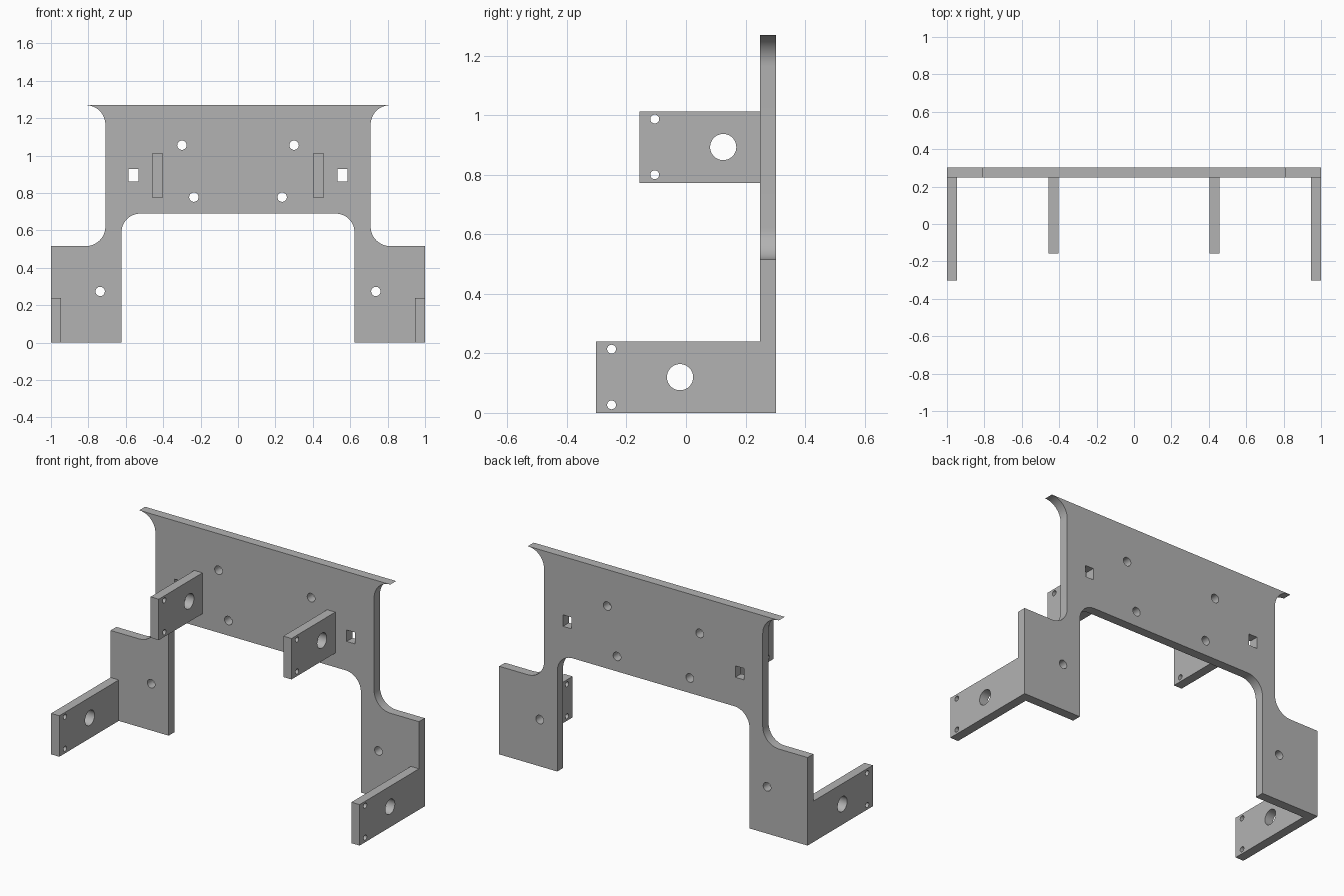
import bpy
import bmesh
from math import sin, cos, radians
from mathutils import Vector

cube = bpy.data.objects.get("Cube")
if cube:
    bpy.data.objects.remove(cube, do_unlink=True)

GREY = (0.45, 0.45, 0.45, 1.0)
metal = bpy.data.materials.new("plain grey")
metal.use_nodes = True
metal.diffuse_color = GREY
metal.node_tree.nodes["Principled BSDF"].inputs["Base Color"].default_value = GREY


def arc(cx, cz, r, start, end, steps=12):
    """Points on an arc, angles in degrees."""
    angles = [radians(start + (end - start) * i / steps) for i in range(steps + 1)]
    return [(cx + r * cos(a), cz + r * sin(a)) for a in angles]


def circle(cx, cz, r, sides=32):
    return arc(cx, cz, r, 0, 360, sides)[:-1]


def rect(u0, u1, v0, v1):
    return [(u0, v0), (u1, v0), (u1, v1), (u0, v1)]


def sheet(name, loops, place, depth):
    """Fill an outline with holes, then give it thickness along depth."""
    bm = bmesh.new()
    for loop in loops:
        verts = [bm.verts.new(place(u, v)) for u, v in loop]
        for a, b in zip(verts, verts[1:] + verts[:1]):
            bm.edges.new((a, b))
    bmesh.ops.triangle_fill(bm, edges=bm.edges[:], use_beauty=True)
    result = bmesh.ops.extrude_face_region(bm, geom=bm.faces[:], use_keep_orig=True)
    moved = [g for g in result["geom"] if isinstance(g, bmesh.types.BMVert)]
    bmesh.ops.translate(bm, verts=moved, vec=Vector(depth))
    bmesh.ops.recalc_face_normals(bm, faces=bm.faces[:])
    mesh = bpy.data.meshes.new(name)
    bm.to_mesh(mesh)
    bm.free()
    mesh.materials.append(metal)
    obj = bpy.data.objects.new(name, mesh)
    bpy.context.collection.objects.link(obj)
    bpy.ops.object.select_all(action="DESELECT")
    obj.select_set(True)
    bpy.context.view_layer.objects.active = obj
    bpy.ops.object.shade_smooth_by_angle(angle=radians(30))
    return obj


FRONT, BACK = 0.248, 0.302    # faces of the main plate
THICK = 0.053

# Main plate: one half of the outline, mirrored across x = 0
half = arc(0.814, 1.165, 0.105, 90, 180)          # flared top corner
half += arc(0.814, 0.621, 0.105, 180, 270)        # shoulder fillet
half += [(1.0, 0.516), (1.0, 0.0), (0.623, 0.0)]  # foot
half += arc(0.523, 0.59, 0.1, 0, 90)              # opening corner
outline = half + [(-x, z) for x, z in reversed(half)]

# Screw holes and rectangular slots on both sides
holes = []
for side in (-1, 1):
    for x, z in ((0.30, 1.056), (0.236, 0.778), (0.737, 0.274)):
        holes.append(circle(side * x, z, 0.025))
    holes.append(rect(side * 0.531, side * 0.586, 0.861, 0.928))

sheet("main_plate", [outline] + holes,
      lambda x, z: (x, FRONT, z), (0, BACK - FRONT, 0))


def tab(name, x, y_tip, z0):
    """Forward tab with one large and two small holes."""
    height = 0.24
    loops = [rect(y_tip, FRONT, z0, z0 + height),
             circle(y_tip + 0.282, z0 + height / 2, 0.044, 40),
             circle(y_tip + 0.052, z0 + 0.027, 0.015, 24),
             circle(y_tip + 0.052, z0 + height - 0.026, 0.015, 24)]
    sheet(name, loops, lambda y, z: (x, y, z), (THICK, 0, 0))


# Tabs at the feet and on the upper plate
for label, side in (("left", 1), ("right", -1)):
    shift = 0 if side > 0 else THICK
    tab("lower_tab_" + label, side * (1.0 - THICK) - shift, -0.302, 0.0)
    tab("upper_tab_" + label, side * 0.404 - shift, -0.157, 0.773)
